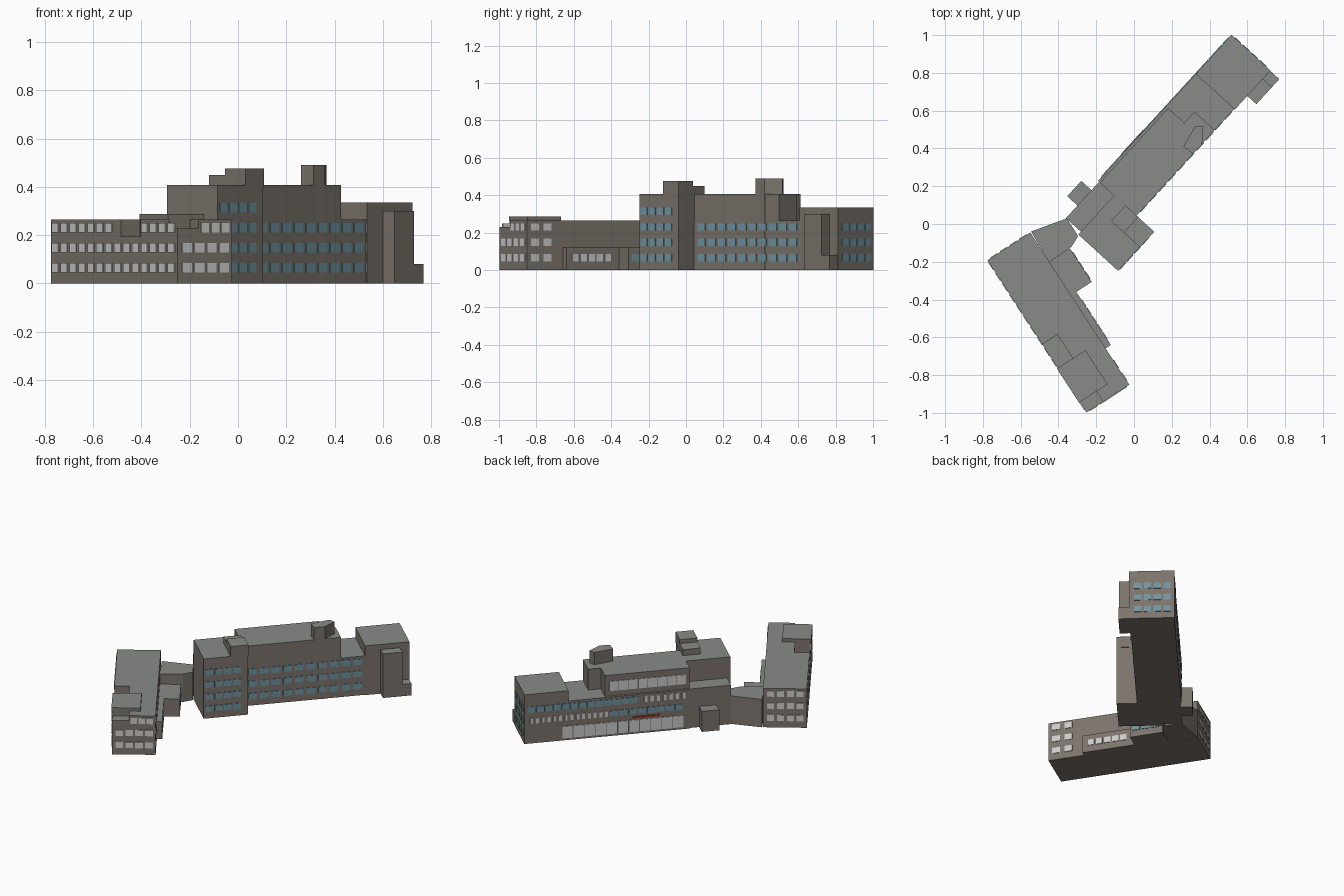
import bpy, bmesh
from mathutils import Vector

if "Cube" in bpy.data.objects:
    bpy.data.objects.remove(bpy.data.objects["Cube"])


def material(name, rgb):
    m = bpy.data.materials.new(name)
    m.diffuse_color = (*rgb, 1)
    m.use_nodes = True
    m.node_tree.nodes["Principled BSDF"].inputs["Base Color"].default_value = m.diffuse_color
    return m


WALL = material("brown_wall", (0.20, 0.175, 0.15))
ROOF = material("grey_roof", (0.25, 0.26, 0.25))
BLUE = material("blue_glass", (0.16, 0.30, 0.36))
WHITE = material("pale_glass", (0.62, 0.64, 0.63))
RED = material("red_awning", (0.35, 0.04, 0.03))

# Plan directions of each wing: (along, across)
WORLD = (Vector((1, 0)), Vector((0, 1)))
LONG = (Vector((0.675, 0.738)), Vector((0.738, -0.675)))
SHORT = (Vector((0.545, -0.838)), Vector((0.838, 0.545)))


def add_prism(bm, frame, pts, z0, z1):
    plan = [frame[0] * a + frame[1] * b for a, b in pts]
    low = [bm.verts.new((p.x, p.y, z0)) for p in plan]
    top = [bm.verts.new((p.x, p.y, z1)) for p in plan]
    n = len(pts)
    bm.faces.new(low)
    bm.faces.new(top)
    for i in range(n):
        j = (i + 1) % n
        bm.faces.new((low[i], low[j], top[j], top[i]))


def finish(name, bm, mats):
    bmesh.ops.recalc_face_normals(bm, faces=bm.faces[:])
    me = bpy.data.meshes.new(name)
    for m in mats:
        me.materials.append(m)
    if len(mats) > 1:
        for f in bm.faces:
            f.material_index = 1 if f.normal.z > 0.9 else 0
    bm.to_mesh(me)
    bm.free()
    ob = bpy.data.objects.new(name, me)
    bpy.context.collection.objects.link(ob)


def prism(name, frame, pts, z1, z0=0.0):
    bm = bmesh.new()
    add_prism(bm, frame, pts, z0, z1)
    finish(name, bm, [WALL, ROOF])


def block(name, frame, a0, a1, b0, b1, z1, z0=0.0):
    prism(name, frame, [(a0, b0), (a1, b0), (a1, b1), (a0, b1)], z1, z0)


FLOORS = [(0.045, 0.085), (0.128, 0.168), (0.21, 0.25), (0.293, 0.333)]


def windows(name, frame, p, q, n, floors, mat, fill=0.75, skip=None):
    """Thin panes spaced along the wall line p-q; skip = (floor, first, last)."""
    p, q = Vector(p), Vector(q)
    d = (q - p).normalized()
    nrm = Vector((-d.y, d.x)) * 0.004
    pitch = (q - p) / n
    bm = bmesh.new()
    for k, (z0, z1) in enumerate(floors):
        for i in range(n):
            if skip and k == skip[0] and skip[1] <= i <= skip[2]:
                continue
            s = p + pitch * (i + 0.5 - fill / 2)
            e = s + pitch * fill
            add_prism(bm, frame, [s - nrm, e - nrm, e + nrm, s + nrm], z0, z1)
    finish(name, bm, [mat])


# Long wing: lower floors, set-back upper storey, end block
block("long_wing_base", LONG, 0.04, 0.807, -0.295, -0.02, 0.265)
prism("long_wing_upper_storey", LONG,
      [(0.04, -0.28), (0.575, -0.28), (0.575, -0.165), (0.655, -0.165),
       (0.655, -0.02), (0.04, -0.02)], 0.407, 0.265)
block("long_wing_end_block", LONG, 0.807, 1.087, -0.295, -0.015, 0.335)
prism("lift_tower", WORLD, [(0.262, 0.41), (0.312, 0.372), (0.36, 0.42),
                            (0.367, 0.515), (0.325, 0.52)], 0.49)
block("end_stair_tall", LONG, 0.905, 1.027, -0.015, 0.05, 0.30)
block("end_stair_low", LONG, 1.027, 1.085, -0.015, 0.05, 0.08)

# Corner block with rear part and roof housing
block("corner_block", LONG, -0.24, 0.04, -0.18, 0.105, 0.407)
block("corner_rear", LONG, -0.22, 0.058, -0.287, -0.18, 0.265)
block("rear_porch", LONG, -0.13, -0.02, -0.36, -0.287, 0.14)
block("roof_housing_tall", LONG, -0.07, 0.042, -0.01, 0.107, 0.475, 0.40)
block("roof_housing_low", LONG, -0.07, 0.042, -0.1, -0.01, 0.448, 0.26)

# Link between the wings
prism("link", WORLD, [(-0.545, -0.04), (-0.355, 0.03), (-0.296, -0.064),
                      (-0.33, -0.12), (-0.45, -0.2)], 0.19)

# Short wing with roof terrace, end notch and raised roof
block("short_wing_base", SHORT, -0.262, 0.70, -0.755, -0.485, 0.195)
prism("short_wing_upper_storey", SHORT,
      [(-0.262, -0.755), (0.27, -0.755), (0.27, -0.66), (0.42, -0.66),
       (0.42, -0.755), (0.635, -0.755), (0.635, -0.65), (0.70, -0.65),
       (0.70, -0.485), (-0.262, -0.485)], 0.265, 0.195)
block("end_notch_parapet", SHORT, 0.635, 0.70, -0.755, -0.65, 0.23, 0.195)
block("raised_roof", SHORT, 0.42, 0.635, -0.76, -0.58, 0.287, 0.265)
prism("side_annex", SHORT, [(-0.077, -0.485), (0.47, -0.485), (0.47, -0.452),
                            (0.135, -0.452), (0.135, -0.355), (-0.077, -0.355)], 0.12)

# Windows of the long wing
three = FLOORS[:3]
windows("long_front_windows", LONG, (0.06, -0.02), (0.87, -0.02), 11, three, BLUE)
windows("corner_front_windows", LONG, (-0.235, 0.105), (-0.0, 0.105), 4, FLOORS, BLUE, 0.8)
windows("long_end_windows", LONG, (1.087, -0.28), (1.087, -0.04), 4, three, BLUE)
windows("rear_shopfront", LONG, (0.08, -0.295), (0.85, -0.295), 11, [(0.015, 0.095)], WHITE, 0.93)
windows("rear_second_pale", LONG, (0.55, -0.295), (1.06, -0.295), 14, [(0.135, 0.172)], WHITE, 0.5)
windows("rear_second_blue", LONG, (0.08, -0.295), (0.55, -0.295), 8, [(0.135, 0.172)], BLUE, 0.85)
windows("rear_third_blue", LONG, (0.37, -0.295), (1.07, -0.295), 13, [(0.21, 0.25)], BLUE, 0.88)
windows("rear_third_pale", LONG, (0.06, -0.295), (0.34, -0.295), 7, [(0.21, 0.25)], WHITE, 0.5)
windows("rear_upper_strip", LONG, (0.06, -0.28), (0.55, -0.28), 8, [(0.30, 0.365)], WHITE, 0.94)
windows("rear_awning", LONG, (0.23, -0.297), (0.40, -0.297), 1, [(0.105, 0.118)], RED, 1)

# Windows of the short wing
windows("short_west_windows", SHORT, (-0.26, -0.755), (0.69, -0.755), 14, three, WHITE, 0.72, (2, 7, 9))
windows("short_end_windows", SHORT, (0.70, -0.74), (0.70, -0.495), 4, three[:2], WHITE, 0.78)
windows("short_end_top_windows", SHORT, (0.70, -0.645), (0.70, -0.495), 3, three[2:], WHITE, 0.78)
windows("short_north_windows", SHORT, (-0.262, -0.745), (-0.262, -0.5), 4, three, WHITE, 0.7)
windows("short_east_windows", SHORT, (0.53, -0.485), (0.69, -0.485), 2, three, WHITE, 0.62)
windows("annex_windows", SHORT, (0.18, -0.452), (0.44, -0.452), 5, three[:1], WHITE, 0.78)
windows("annex_front_windows", SHORT, (-0.06, -0.355), (0.125, -0.355), 3, three[:1], BLUE, 0.78)
